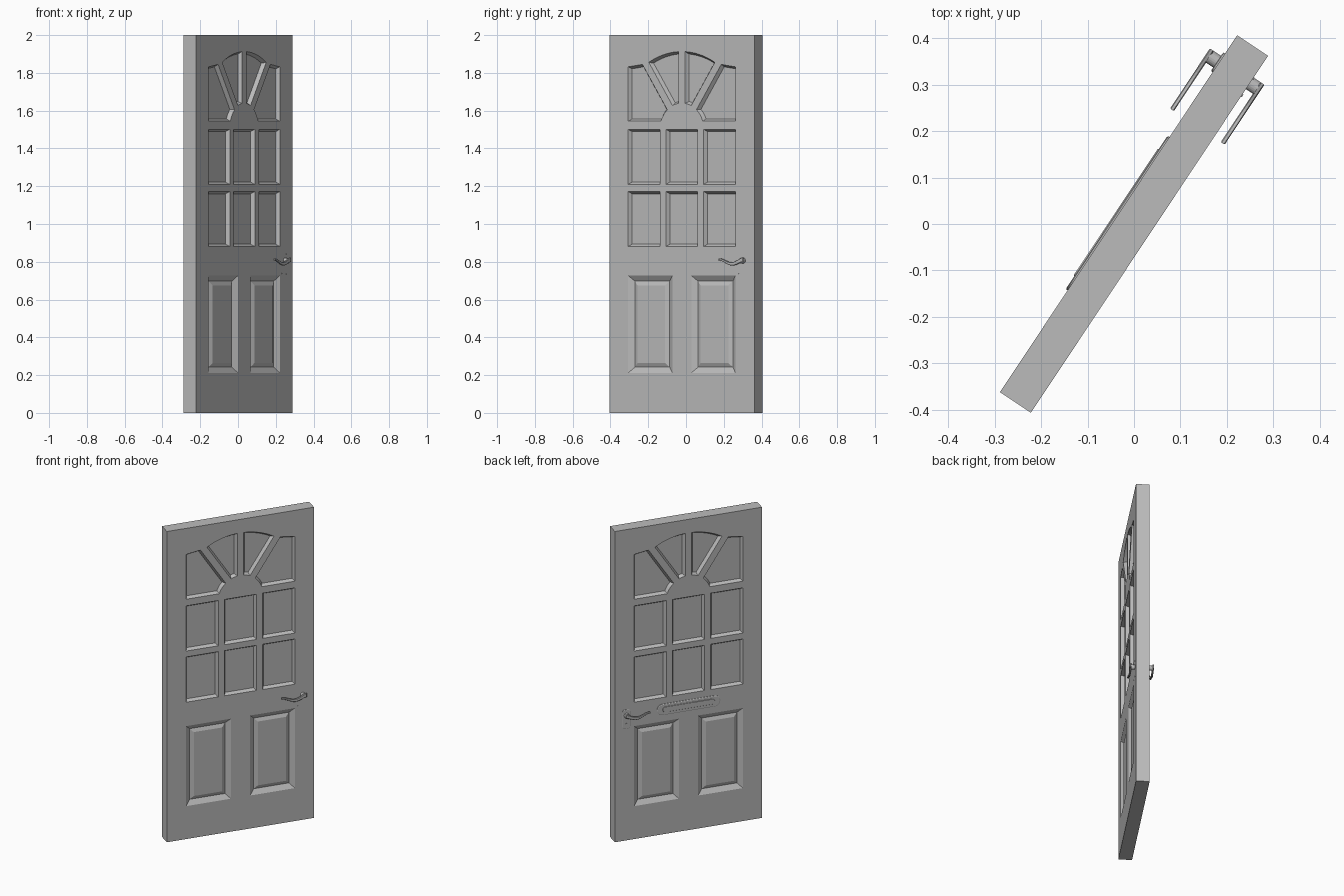
import bpy, bmesh, math
from mathutils import Vector

cube = bpy.data.objects.get("Cube")
if cube:
    bpy.data.objects.remove(cube, do_unlink=True)

WIDTH, THICK, HEIGHT = 0.922, 0.08, 2.0
HALF = THICK / 2
TURN = math.radians(56.4)      # the door stands swung open

grey = bpy.data.materials.new("plain_grey")
grey.use_nodes = True
grey.diffuse_color = (0.5, 0.5, 0.5, 1)
grey.node_tree.nodes["Principled BSDF"].inputs["Base Color"].default_value = (0.5, 0.5, 0.5, 1)


def make_object(name, bm):
    bmesh.ops.recalc_face_normals(bm, faces=bm.faces)
    mesh = bpy.data.meshes.new(name)
    bm.to_mesh(mesh)
    bm.free()
    mesh.materials.append(grey)
    obj = bpy.data.objects.new(name, mesh)
    bpy.context.collection.objects.link(obj)
    obj.rotation_euler.z = TURN
    return obj


def inset(points, w):
    """Move a counter-clockwise outline inwards by w with mitred corners."""
    result = []
    for i, p in enumerate(points):
        a = (p - points[i - 1]).normalized()
        b = (points[(i + 1) % len(points)] - p).normalized()
        na, nb = Vector((-a.y, a.x)), Vector((-b.y, b.x))
        result.append(p + (na + nb) * w / (1 + na.dot(nb)))
    return result


def loft(bm, points, steps, side):
    """Closed solid through (inset, height above door face) steps; side -1 front, 1 back."""
    rings = []
    for w, h in steps:
        rings.append([bm.verts.new((p.x, side * (HALF + h), p.y)) for p in inset(points, w)])
    n = len(points)
    for lo, hi in zip(rings, rings[1:]):
        for i in range(n):
            j = (i + 1) % n
            bm.faces.new((lo[i], lo[j], hi[j], hi[i]))
    bm.faces.new(rings[0])
    bm.faces.new(rings[-1])


def rect(x0, x1, z0, z1):
    return [Vector(c) for c in ((x0, z0), (x1, z0), (x1, z1), (x0, z1))]


def rounded(cx, cz, w, h, r, n=8):
    pts = []
    for k, (sx, sz) in enumerate(((1, 1), (-1, 1), (-1, -1), (1, -1))):
        for i in range(n + 1):
            t = math.pi / 2 * (k + i / n)
            pts.append(Vector((cx + sx * (w / 2 - r) + r * math.cos(t),
                               cz + sz * (h / 2 - r) + r * math.sin(t))))
    return pts


def mirrored(points):
    return [Vector((-p.x, p.y)) for p in reversed(points)]


# Fan light outlines around a hub
HUB_Z, HUB_R, FAN_R, BAR = 1.5, 0.14, 0.413, 0.02
SPOKE = math.radians(123.3)


def arc(r, a0, a1, n):
    return [Vector((r * math.cos(a0 + (a1 - a0) * i / n),
                    HUB_Z + r * math.sin(a0 + (a1 - a0) * i / n))) for i in range(n + 1)]


def gap(r):
    return math.asin(BAR / r)


up = math.pi / 2
wedge = (arc(FAN_R, up + gap(FAN_R), SPOKE - gap(FAN_R), 10)
         + arc(HUB_R, SPOKE - gap(HUB_R), up + gap(HUB_R), 4))
direction = Vector((math.cos(SPOKE), math.sin(SPOKE)))
offset = Vector((-direction.y, direction.x)) * BAR
spoke_top = Vector((0, HUB_Z)) + offset + direction * (0.345 - offset.y) / direction.y
sill = 1.544
corner = ([Vector((-0.341, sill))]
          + arc(HUB_R, math.pi - math.asin((sill - HUB_Z) / HUB_R), SPOKE + gap(HUB_R), 5)
          + [spoke_top, Vector((-0.341, 1.832))])
panes = [wedge, mirrored(wedge), corner, mirrored(corner)]

# Two rows of three square panes
for z0 in (0.881, 1.21):
    for cx in (-0.24, 0, 0.24):
        panes.append(rect(cx - 0.101, cx + 0.101, z0, z0 + 0.291))

# Two lower panels
lower = rect(-0.341, -0.06, 0.212, 0.727)
lower_panels = [lower, mirrored(lower)]

# Recess cutter for both faces
bm = bmesh.new()
for side in (-1, 1):
    for pane in panes:
        loft(bm, pane, [(-0.006, 0.01), (0.012, -0.02)], side)
    for panel in lower_panels:
        loft(bm, panel, [(-0.015, 0.01), (0.03, -0.02), (0.052, -0.01)], side)
cutter = make_object("recess_cutter", bm)
cutter.hide_render = True

# Door slab
bm = bmesh.new()
bmesh.ops.create_cube(bm, size=1)
for v in bm.verts:
    v.co = (v.co.x * WIDTH, v.co.y * THICK, (v.co.z + 0.5) * HEIGHT)
door = make_object("door_slab", bm)
cut = door.modifiers.new("recesses", "BOOLEAN")
cut.operation, cut.solver, cut.object = "DIFFERENCE", "EXACT", cutter
bpy.context.view_layer.update()
carved = bpy.data.meshes.new_from_object(door.evaluated_get(bpy.context.evaluated_depsgraph_get()))
door.modifiers.clear()
door.data = carved
bpy.data.objects.remove(cutter, do_unlink=True)


def add_part(name, points, steps, side):
    bm = bmesh.new()
    loft(bm, points, steps, side)
    return make_object(name, bm)


# Wavy lever outline, growing wider towards the stem
top_edge, low_edge = [], []
for i in range(17):
    t = i / 16
    x, z = 0.25 + 0.155 * t, 0.801 + 0.012 * math.cos(5.8 * t)
    w = 0.005 + 0.007 * t
    low_edge.append(Vector((x, z - w)))
    top_edge.append(Vector((x, z + w)))
lever = low_edge + top_edge[::-1]

# Lever and stem on each face
for side, label, lift in ((-1, "front", 0), (1, "back", 0.005)):
    add_part(label + "_lever", lever,
             [(0.002, 0.018 + lift), (0, 0.02 + lift), (0, 0.026 + lift), (0.002, 0.028 + lift)], side)
    add_part(label + "_stem", rounded(0.39, 0.806, 0.03, 0.03, 0.0149, 5),
             [(0, -0.005), (0, 0.02 + lift)], side)

# Back lock plate with key barrel
add_part("back_lock_plate", rounded(0.39, 0.781, 0.048, 0.122, 0.014),
         [(0, -0.002), (0, 0.003), (0.003, 0.0045)], 1)
add_part("back_key_barrel", rounded(0.39, 0.748, 0.016, 0.016, 0.0079, 4),
         [(0, 0), (0, 0.008)], 1)

# Front fixing studs
for x, z in ((0.403, 0.841), (0.359, 0.737), (0.403, 0.735)):
    add_part("front_stud", rounded(x, z, 0.006, 0.006, 0.0029, 2), [(0, -0.002), (0, 0.002)], -1)

# Letter plate and flap on the back
add_part("letter_plate", rounded(0, 0.804, 0.396, 0.07, 0.0345),
         [(0, -0.002), (0, 0.003), (0.004, 0.005)], 1)
add_part("letter_flap", rounded(0, 0.804, 0.33, 0.036, 0.0175),
         [(0, 0.004), (0.002, 0.007)], 1)
